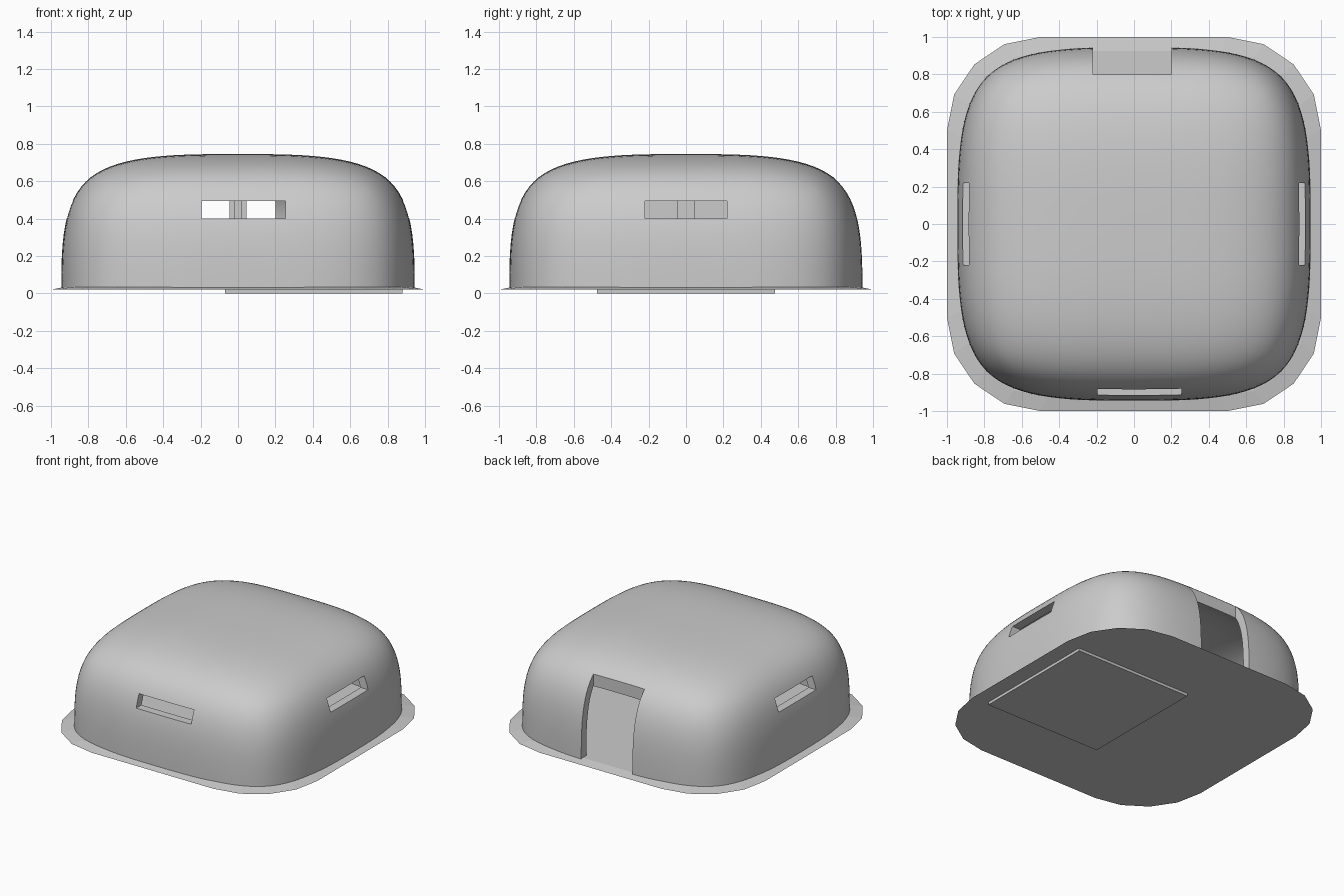
import bpy
import bmesh
from mathutils import Matrix, Vector

default = bpy.data.objects.get("Cube")
if default:
    bpy.data.objects.remove(default, do_unlink=True)

grey = bpy.data.materials.new("plain_grey")
grey.use_nodes = True
grey.diffuse_color = (0.6, 0.6, 0.6, 1)
grey.node_tree.nodes["Principled BSDF"].inputs["Base Color"].default_value = (0.6, 0.6, 0.6, 1)


def finish(name, bm):
    mesh = bpy.data.meshes.new(name)
    bm.to_mesh(mesh)
    bm.free()
    mesh.materials.append(grey)
    obj = bpy.data.objects.new(name, mesh)
    bpy.context.collection.objects.link(obj)
    return obj


def box_mesh(low, high):
    low, high = Vector(low), Vector(high)
    bm = bmesh.new()
    matrix = Matrix.Translation((low + high) / 2) @ Matrix.Diagonal((*(high - low), 1))
    bmesh.ops.create_cube(bm, size=1, matrix=matrix)
    return bm


def box(name, low, high):
    return finish(name, box_mesh(low, high))


# Hollow dome: a softened block with a wall thickness
bm = bmesh.new()
bmesh.ops.create_cube(bm, size=2)
bmesh.ops.subdivide_edges(bm, edges=bm.edges[:], cuts=1, use_grid_fill=True)
bmesh.ops.scale(bm, vec=(0.945, 0.945, 0.745), verts=bm.verts)
for face in bm.faces:
    face.smooth = True
dome = finish("dome_shell", bm)
soften = dome.modifiers.new("soften", "SUBSURF")
soften.levels = soften.render_levels = 4
wall = dome.modifiers.new("wall", "SOLIDIFY")
wall.thickness = 0.06
wall.offset = -1

# Openings: open underside, back doorway and a slot in the other three sides
openings = {
    "underside_cutter": ((-2, -2, -2), (2, 2, 0.03)),
    "doorway_cutter": ((-0.22, 0.8, -1), (0.2, 1.5, 1.5)),
    "front_slot_cutter": ((-0.195, -1.5, 0.4), (0.255, -0.6, 0.495)),
    "left_slot_cutter": ((0.6, -0.22, 0.4), (1.5, 0.22, 0.495)),
    "right_slot_cutter": ((-1.5, -0.22, 0.4), (-0.6, 0.22, 0.495)),
}
for name, (low, high) in openings.items():
    cutter = box(name, low, high)
    cutter.hide_render = True
    cutter.hide_set(True)
    cutter.display_type = "WIRE"
    cut = dome.modifiers.new(name, "BOOLEAN")
    cut.operation = "DIFFERENCE"
    cut.solver = "EXACT"
    cut.object = cutter

# Bake the cuts and drop the cutters
bpy.context.view_layer.update()
graph = bpy.context.evaluated_depsgraph_get()
baked = bpy.data.meshes.new_from_object(dome.evaluated_get(graph))
dome.modifiers.clear()
dome.data = baked
for name in openings:
    bpy.data.objects.remove(bpy.data.objects[name], do_unlink=True)

# Floor plate with rounded corners and a sloping rim
bm = box_mesh((-1, -1, 0.02), (1, 1, 0.035))
uprights = [e for e in bm.edges if abs(e.verts[0].co.z - e.verts[1].co.z) > 0.01]
bmesh.ops.bevel(bm, geom=uprights, offset=0.5, segments=4, profile=0.5, affect="EDGES")
top = [v for v in bm.verts if v.co.z > 0.03]
bmesh.ops.scale(bm, vec=(0.925, 0.925, 1), verts=top)
finish("floor_plate", bm)

# Thin panel under the floor
box("underside_panel", (-0.07, -0.475, 0), (0.88, 0.475, 0.021))

# Central post and dividing wall inside
box("inner_post", (-0.045, -0.045, 0.03), (0.045, 0.045, 0.7))
box("inner_divider", (-0.02, -0.3, 0.03), (0.02, 0.3, 0.6))
